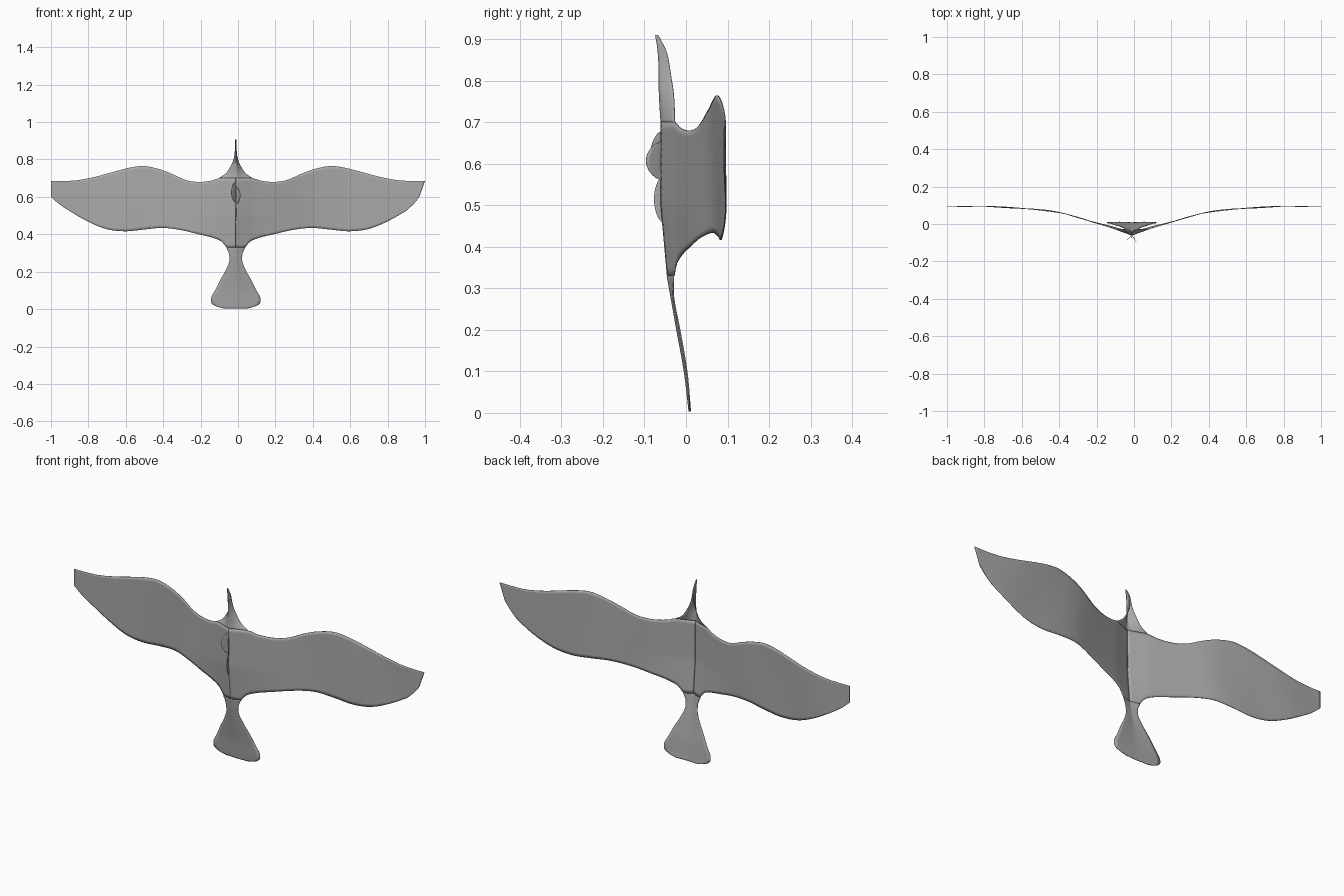
import bpy, math

if "Cube" in bpy.data.objects:
    bpy.data.objects.remove(bpy.data.objects["Cube"])

paper = bpy.data.materials.new("paper_grey")
paper.diffuse_color = (0.40, 0.40, 0.40, 1)
paper.use_nodes = True
paper.node_tree.nodes["Principled BSDF"].inputs["Base Color"].default_value = paper.diffuse_color
CX = -0.012            # body axis, slightly left of the wing axis


def curve(pts, t):
    """Smooth cubic through the (t, value) pairs."""
    t = min(max(t, pts[0][0]), pts[-1][0])
    i = 0
    while i < len(pts) - 2 and t > pts[i + 1][0]:
        i += 1

    def slope(k):
        a, b = pts[max(k - 1, 0)], pts[min(k + 1, len(pts) - 1)]
        return (b[1] - a[1]) / (b[0] - a[0])
    (x0, v0), (x1, v1) = pts[i], pts[i + 1]
    h = x1 - x0
    s = (t - x0) / h
    return ((2*s**3 - 3*s**2 + 1) * v0 + (s**3 - 2*s**2 + s) * h * slope(i)
            + (3*s**2 - 2*s**3) * v1 + (s**3 - s**2) * h * slope(i + 1))


def sheet(name, rows, thickness=0.003):
    """Thin sheet from a grid of points."""
    n = len(rows[0])
    verts = [p for r in rows for p in r]
    faces = [(i*n + j, i*n + j + 1, (i+1)*n + j + 1, (i+1)*n + j)
             for i in range(len(rows) - 1) for j in range(n - 1)]
    me = bpy.data.meshes.new(name)
    me.from_pydata(verts, [], faces)
    me.materials.append(paper)
    me.shade_smooth()
    ob = bpy.data.objects.new(name, me)
    bpy.context.collection.objects.link(ob)
    mod = ob.modifiers.new("thickness", 'SOLIDIFY')
    mod.thickness = thickness
    mod.offset = 0
    return ob


# wings: leading edge, trailing edge and sweep to the back, by span
LEAD = [(0, .70), (.09, .70), (.13, .687), (.2, .68), (.27, .69), (.35, .725), (.42, .75),
        (.5, .765), (.57, .757), (.65, .737), (.75, .71), (.85, .69), (.93, .685), (1, .685)]
TRAIL = [(0, .33), (.05, .33), (.07, .357), (.12, .38), (.2, .40), (.3, .423), (.4, .434),
         (.5, .425), (.6, .416), (.7, .428), (.8, .468), (.9, .525), (.96, .565), (1, .60)]
SWEEP = [(0, -.06), (.05, -.042), (.1, -.023), (.2, .008), (.3, .036), (.4, .061),
         (.5, .077), (.6, .086), (.8, .092), (1, .095)]


def wing_point(s, side, f):
    lo, hi = curve(TRAIL, s), curve(LEAD, s)
    z = lo + (hi - lo) * f
    y = curve(SWEEP, s) + max(0, .5 - z) * .09 * max(0, 1 - s / .3)
    y += .003 * math.sin(14 * s + 5 * z) * min(1, s * 3)       # soft ripples
    x = side * s + CX * (1 - s)
    if side > 0:                                               # pointed right tip
        x -= .03 * max(0, (s - .9) / .1) * (1 - f)
    return (x, y, z)


for side, label in ((-1, "left_wing"), (1, "right_wing")):
    sheet(label, [[wing_point(i / 80, side, j / 20) for j in range(21)] for i in range(81)])


# tail and neck: folded strips given by half width, spine depth and edge depth
def folded_strip(name, z0, z1, count, width, spine, edge):
    rows = []
    for i in range(count + 1):
        z = z0 + (z1 - z0) * i / count
        w, ys, ye = curve(width, z), curve(spine, z), curve(edge, z)
        rows.append([(CX + w * j / 6, ys + (ye - ys) * abs(j) / 6, z) for j in range(-6, 7)])
    return sheet(name, rows)


folded_strip("tail", .004, .33, 50,
             [(.004, .065), (.015, .105), (.03, .128), (.05, .133), (.07, .128), (.10, .111),
              (.16, .081), (.2, .058), (.25, .036), (.28, .034), (.3, .037), (.33, .05)],
             [(0, .008), (.1, -.004), (.2, -.022), (.33, -.045)],
             [(0, .011), (.1, .002), (.2, -.015), (.28, -.03), (.33, -.030)])
folded_strip("neck_and_head", .70, .91, 40,
             [(.70, .09), (.715, .065), (.73, .048), (.77, .023), (.80, .011),
              (.83, .005), (.865, .003), (.91, .001)],
             [(.70, -.060), (.77, -.064), (.84, -.065), (.88, -.068), (.91, -.073)],
             [(.70, -.027), (.77, -.030), (.805, -.035), (.865, -.045), (.89, -.056), (.91, -.067)])


# small flaps standing on the breast fold
def flap(name, z0, z1, depth, lean):
    rows = []
    for i in range(17):
        f = i / 16
        h = math.sin(math.pi * f) ** .6 if 0 < f < 1 else 0
        rows.append([(CX + lean * h * k / 4, -.058 - depth * h * k / 4, z0 + (z1 - z0) * f)
                     for k in range(5)])
    sheet(name, rows, .002)


flap("left_breast_flap", .57, .68, .027, -.024)
flap("right_breast_flap", .56, .655, .038, .024)
flap("breast_keel", .46, .57, .019, .002)
